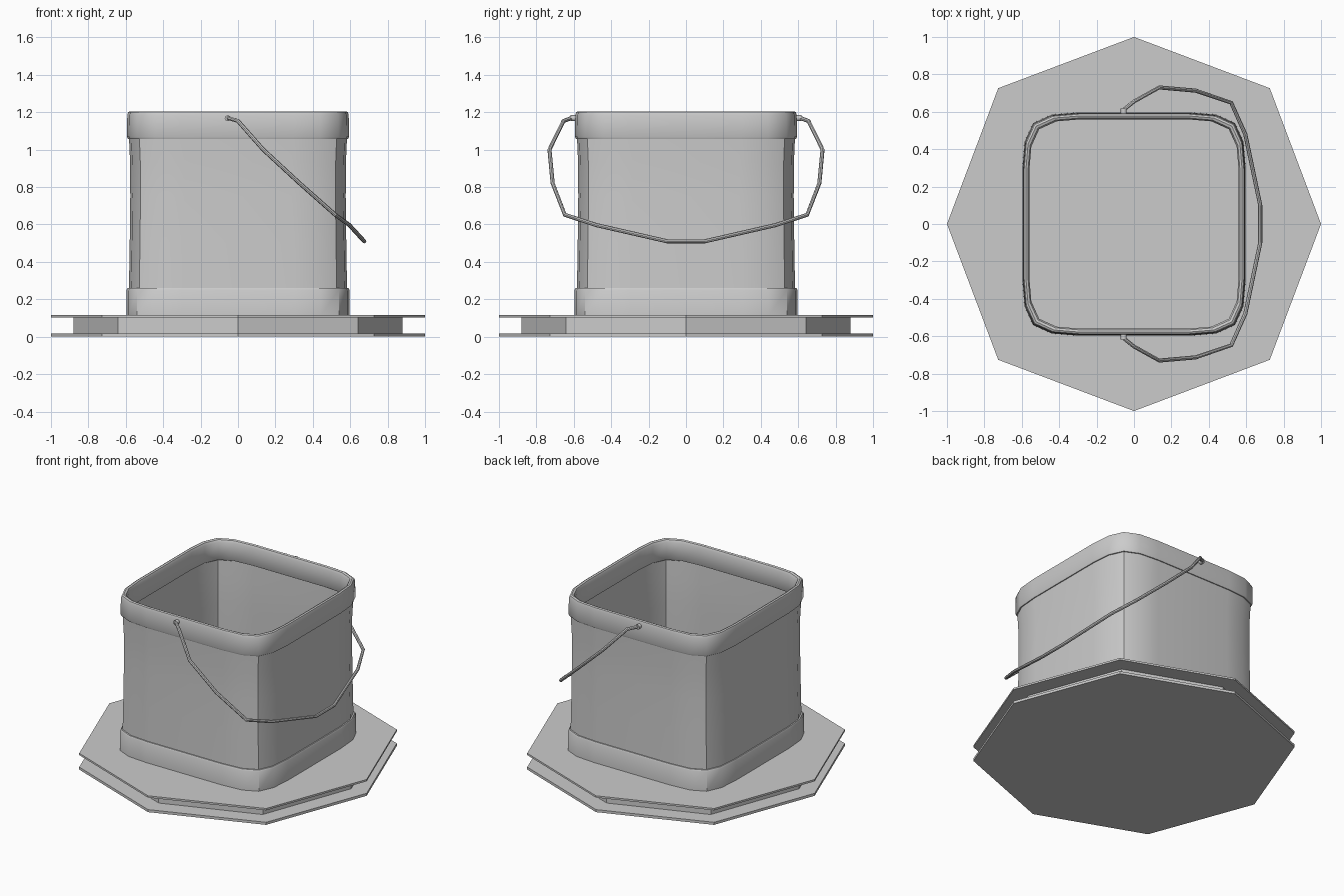
import bpy, math
from mathutils import Vector

if "Cube" in bpy.data.objects:
    bpy.data.objects.remove(bpy.data.objects["Cube"])


def add_mesh(name, verts, faces, smooth=False):
    me = bpy.data.meshes.new(name)
    me.from_pydata(verts, [], faces)
    me.update()
    ob = bpy.data.objects.new(name, me)
    bpy.context.collection.objects.link(ob)
    bpy.ops.object.select_all(action='DESELECT')
    ob.select_set(True)
    bpy.context.view_layer.objects.active = ob
    if smooth:
        bpy.ops.object.shade_smooth_by_angle(angle=math.radians(40))
    return ob


def bridge(a, b, n):
    return [(a + i, a + (i + 1) % n, b + (i + 1) % n, b + i) for i in range(n)]


def octagon_slab(name, r, d, z0, z1):
    # r reaches the axis corners, d is the coordinate of the diagonal corners
    ring = [(r, 0), (d, d), (0, r), (-d, d), (-r, 0), (-d, -d), (0, -r), (d, -d)]
    verts = [(x, y, z) for z in (z0, z1) for x, y in ring]
    faces = bridge(0, 8, 8) + [tuple(range(7, -1, -1)), tuple(range(8, 16))]
    return add_mesh(name, verts, faces)


# Rounded square outline, one side repeated four times (unit half width)
SIDE = [(1, -0.5), (1, 0), (1, 0.5), (0.98, 0.74), (0.905, 0.905), (0.74, 0.98)]
OUTLINE = []
for k in range(4):
    for x, y in SIDE:
        for _ in range(k):
            x, y = -y, x
        OUTLINE.append((x, y))


def square_loft(name, profile, closed=True):
    n = len(OUTLINE)
    verts = [(x * h, y * h, z) for h, z in profile for x, y in OUTLINE]
    m = len(profile)
    faces = []
    for i in range(m if closed else m - 1):
        faces += bridge(i * n, (i + 1) % m * n, n)
    return add_mesh(name, verts, faces, True)


# Stepped octagonal base
octagon_slab("base_bottom_plate", 1.0, 0.726, 0.0, 0.018)
octagon_slab("base_core", 0.88, 0.642, 0.018, 0.102)
octagon_slab("base_top_plate", 1.0, 0.726, 0.102, 0.115)

# Thin, slightly waisted wall
outer = [(0.585, 0.13), (0.583, 0.26), (0.579, 0.5), (0.576, 0.75),
         (0.577, 0.93), (0.583, 1.07), (0.585, 1.15)]
inner = [(h - 0.008, z) for h, z in reversed(outer)]
square_loft("bucket_wall", outer + inner)

# Bands at foot and rim
square_loft("foot_band", [(0.565, 0.115), (0.597, 0.115), (0.596, 0.25),
                          (0.591, 0.26), (0.571, 0.26), (0.565, 0.25)])
square_loft("rim_band", [(0.566, 1.058), (0.589, 1.058), (0.593, 1.068),
                         (0.592, 1.185), (0.587, 1.2), (0.578, 1.205),
                         (0.567, 1.2), (0.560, 1.185), (0.560, 1.068)])

# Wire handle hanging to the right, mirrored front to back
half = [(-0.055, 0.585, 1.17), (-0.05, 0.615, 1.168), (0.0, 0.655, 1.153),
        (0.135, 0.73, 1.0), (0.33, 0.713, 0.82), (0.52, 0.648, 0.652),
        (0.595, 0.48, 0.597), (0.675, 0.1, 0.51)]
path = [Vector(p) for p in half]
path += [Vector((x, -y, z)) for x, y, z in reversed(half)]
swing = Vector((0.71, 0, 0.70)).normalized()  # normal of the handle plane
verts, faces, sides = [], [], 8
for i, p in enumerate(path):
    t_in = (p - path[max(i - 1, 0)]).normalized()
    t_out = (path[min(i + 1, len(path) - 1)] - p).normalized()
    t = (t_in + t_out).normalized()
    u = (swing - t * swing.dot(t)).normalized()
    v = t.cross(u)
    for k in range(sides):
        a = 2 * math.pi * k / sides
        verts.append(p + (u * math.cos(a) + v * math.sin(a)) * 0.011)
for i in range(len(path) - 1):
    faces += bridge(i * sides, (i + 1) * sides, sides)
faces += [tuple(range(sides - 1, -1, -1)),
          tuple(range(len(verts) - sides, len(verts)))]
add_mesh("wire_handle", verts, faces, True)

# Handle pivots
for s, name in ((1, "back_pivot"), (-1, "front_pivot")):
    bpy.ops.mesh.primitive_cylinder_add(vertices=8, radius=0.016, depth=0.03,
                                        location=(-0.055, s * 0.603, 1.168),
                                        rotation=(math.pi / 2, 0, 0))
    bpy.context.object.name = name
    bpy.ops.object.shade_smooth_by_angle(angle=math.radians(50))
